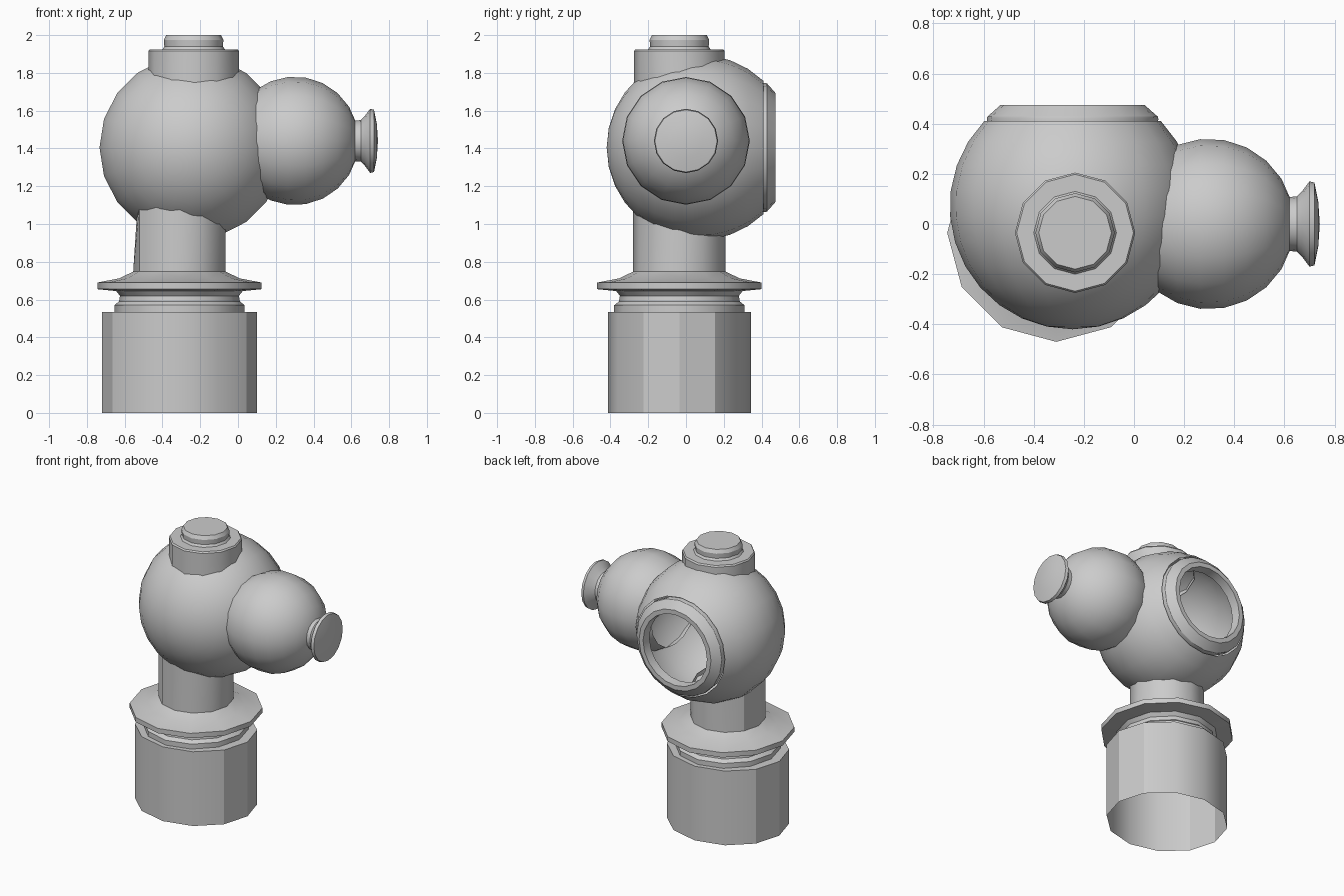
import bpy, bmesh
from math import sin, cos, pi, radians, sqrt
from mathutils import Vector

if "Cube" in bpy.data.objects:
    bpy.data.objects.remove(bpy.data.objects["Cube"])

HEAD = Vector((-0.245, 0.07, 1.405))   # centre of the big sphere
HEAD_R = 0.49


def lathe(name, profile, axis, centre, n, stretch=(1, 1), edit=None):
    """Revolve (radius, height) points around an axis, smooth with sharp edges kept."""
    bm = bmesh.new()
    rings = []
    for r, h in profile:
        ring = []
        for i in range(1 if r == 0 else n):
            a = r * cos(2 * pi * i / n) * stretch[0]
            b = r * sin(2 * pi * i / n) * stretch[1]
            p = {"X": (h, a, b), "Y": (b, h, a), "Z": (a, b, h)}[axis]
            ring.append(bm.verts.new(Vector(p) + Vector(centre)))
        rings.append(ring)
    for lo, hi in zip(rings, rings[1:]):
        for i in range(n):
            j = (i + 1) % n
            if len(lo) == 1:
                bm.faces.new((lo[0], hi[j], hi[i]))
            elif len(hi) == 1:
                bm.faces.new((lo[i], lo[j], hi[0]))
            else:
                bm.faces.new((lo[i], lo[j], hi[j], hi[i]))
    if edit:
        edit(rings)
    bmesh.ops.recalc_face_normals(bm, faces=bm.faces)
    for f in bm.faces:
        f.smooth = True
    for e in bm.edges:
        e.smooth = len(e.link_faces) < 2 or e.calc_face_angle() < radians(31)
    mesh = bpy.data.meshes.new(name)
    bm.to_mesh(mesh)
    bm.free()
    ob = bpy.data.objects.new(name, mesh)
    bpy.context.collection.objects.link(ob)
    return ob


def seat(ring, side):
    """Move a ring of vertices just inside the big sphere (side +1 top, -1 bottom)."""
    for v in ring:
        dx, dy = v.co.x - HEAD.x, v.co.y - HEAD.y
        v.co.z = HEAD.z + side * (sqrt(HEAD_R ** 2 - dx * dx - dy * dy) - 0.03)


def arc(r, start, end, steps):
    """Sphere profile from start to end angle, measured from the negative pole."""
    out = []
    for i in range(steps + 1):
        t = radians(start + (end - start) * i / steps)
        out.append((0 if t == 0 else r * sin(t), -r * cos(t)))
    return out


# Base sleeve, open at the bottom
STEM = (-0.31, -0.035, 0)
lathe("base_sleeve", [(0.41, 0), (0.41, 0.535), (0.3, 0.535)], "Z", STEM, 12, (1, 0.922))

# Grooved collar with the wide flange
lathe("collar_flange",
      [(0.345, 0.53), (0.345, 0.57), (0.32, 0.59), (0.315, 0.62), (0.335, 0.645),
       (0.435, 0.655), (0.435, 0.69), (0.32, 0.712), (0.24, 0.75)], "Z", STEM, 12)


# Neck, its upper ring seated in the sphere
def neck_top(rings):
    rings[1][6].co.x += 0.02
    seat(rings[1], -1)


lathe("neck", [(0.245, 0.745), (0.245, 1.0)], "Z", STEM, 12, edit=neck_top)

# Hollow sphere, open at the back
lathe("head_sphere", arc(HEAD_R, 0, 134, 11), "Y", HEAD, 20)

# Round port rim on the back
lathe("port_rim",
      [(0.34, 0.385), (0.342, 0.42), (0.34, 0.428), (0.287, 0.475), (0.255, 0.475),
       (0.25, 0.41), (0.34, 0.385)],
      "Y", (HEAD.x, 0, HEAD.z), 20)

# Stepped cap on top
lathe("top_cap",
      [(0.24, 1.8), (0.24, 1.915), (0.233, 1.925), (0.165, 1.925), (0.155, 1.94),
       (0.158, 1.975), (0.145, 2.0), (0, 2.0)], "Z", (-0.235, -0.035, 0), 12,
      edit=lambda rings: seat(rings[0], 1))

# Smaller side ball, starting just inside the big sphere
lathe("side_ball", arc(0.34, 52, 180, 8)[:-1] + [(0, 0.34)], "X", (0.3, 0, 1.44), 16)

# Flared knob at the end of the ball
lathe("side_knob",
      [(0.112, 0.57), (0.107, 0.61), (0.11, 0.65), (0.13, 0.67), (0.17, 0.7),
       (0.165, 0.72), (0.09, 0.735), (0, 0.741)], "X", (0, 0, 1.44), 16)
